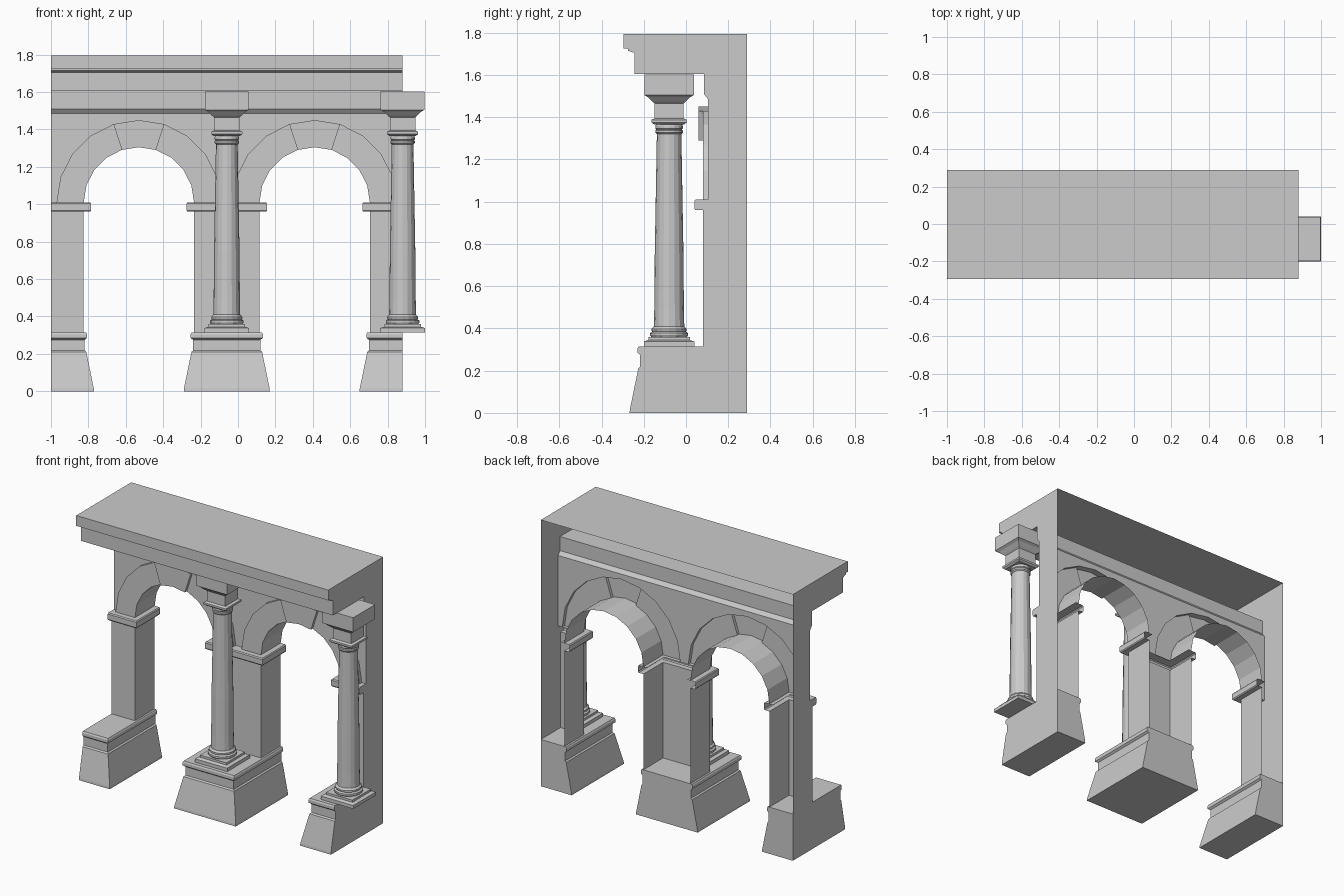
import bpy, bmesh
from math import sin, cos, pi, sqrt

if "Cube" in bpy.data.objects:
    bpy.data.objects.remove(bpy.data.objects["Cube"])

XL, XR, BACK = -1.0, 0.88, 0.29      # cut planes of the wall tile, open back
BAY, HALF = 0.94, 0.175              # bay spacing, pier half width
R_IN, R_OUT, SPRING = 0.295, 0.44, 1.01
WALL_Y, PIER_Y = 0.105, 0.08
COL_Y = -0.08


def make(name, faces):
    """Object from a list of faces, each a list of points."""
    bm = bmesh.new()
    for f in faces:
        bm.faces.new([bm.verts.new(p) for p in f])
    bmesh.ops.remove_doubles(bm, verts=bm.verts, dist=1e-5)
    bmesh.ops.recalc_face_normals(bm, faces=bm.faces)
    me = bpy.data.meshes.new(name)
    bm.to_mesh(me)
    bm.free()
    ob = bpy.data.objects.new(name, me)
    bpy.context.collection.objects.link(ob)
    return ob


def strip(rows):
    """Quads between successive rows of points."""
    return [[a[i], a[i + 1], b[i + 1], b[i]]
            for a, b in zip(rows, rows[1:]) for i in range(len(a) - 1)]


def footprint(cx, half, front):
    """Three-sided path around a pier, cut at the tile ends: x, y and offset direction."""
    x0, x1 = cx - half, cx + half
    left = [(x0, BACK, -1, 0), (x0, front, -1, -1)]
    right = [(x1, front, 1, -1), (x1, BACK, 1, 0)]
    if x0 < XL:
        left = [(XL, front, 0, -1)]
    if x1 > XR:
        right = [(XR, front, 0, -1)]
    return left + right


def sweep(path, profile):
    return strip([[(x + o * sx, y + o * sy, z) for x, y, sx, sy in path] for o, z in profile])


def lathe(cx, profile, n):
    """Closed turned shape; n = 4 gives a square block with the radius as half width."""
    k, t = (sqrt(2), pi / 4) if n == 4 else (1, 0)
    rows = [[(cx + k * r * cos(t + 2 * pi * i / n), COL_Y + k * r * sin(t + 2 * pi * i / n), z)
             for i in range(n + 1)] for r, z in profile]
    return strip(rows) + [rows[0][:-1], rows[-1][:-1]]


BASE = [(.05, 0), (.049, .015), (.009, .21), (0, .218), (0, .275), (.013, .285), (.013, .305), (.008, .315)]
BASE_Y = -0.217
PIER = [(0, .315), (0, .96), (.035, .96), (.04, .967), (.04, 1.003), (.035, SPRING), (-.025, SPRING)]
ENTAB = [(WALL_Y, 1.485), (.085, 1.51), (.085, 1.605), (-.245, 1.605), (-.245, 1.705),
         (-.275, 1.715), (-.275, 1.725), (-.295, 1.725), (-.295, 1.795), (BACK, 1.795)]

# pedestals and hollow piers with imposts
for i, tag in enumerate(("left", "middle", "right")):
    cx = -1 + BAY * i
    faces = sweep(footprint(cx, .18, BASE_Y), BASE)
    lo = [(max(XL, cx - .18 - o), z) for o, z in BASE]
    hi = [(min(XR, cx + .18 + o), z) for o, z in BASE]
    faces.append([(x, BACK, z) for x, z in lo + hi[::-1]])
    for k in (0, -1):
        y, z = BASE_Y - BASE[k][0], BASE[k][1]
        a, b = lo[k][0], hi[k][0]
        faces.append([(a, y, z), (b, y, z), (b, BACK, z), (a, BACK, z)])
    make("pedestal_" + tag, faces)
    make("pier_" + tag, sweep(footprint(cx, HALF + .0, PIER_Y), PIER))

# arches: ring with barrel soffit, keystone and spandrel wall
N = 10
for i, tag in enumerate(("left", "right")):
    cx = XL + BAY * (i + .5)

    def pt(k, r, y):
        a = pi - pi * k / N
        return (cx + r * cos(a), y, SPRING + r * sin(a))

    def section(k, yf):
        return [pt(k, R_OUT, WALL_Y), pt(k, R_OUT, yf), pt(k, R_IN, yf), pt(k, R_IN, BACK)]

    ring = strip([section(k, PIER_Y) for k in range(5)]) + \
        strip([section(k, PIER_Y) for k in range(6, N + 1)])
    make("arch_" + tag, ring)

    key = strip([section(k, .06) for k in (4, 5, 6)])
    for k in (4, 6):
        key.append([pt(k, R_OUT, .06), pt(k, R_IN, .06), pt(k, R_IN, PIER_Y), pt(k, R_OUT, PIER_Y)])
    make("keystone_" + tag, key)

    ztop = ENTAB[0][1]
    low = [(cx - BAY / 2, WALL_Y, SPRING)] + [pt(k, R_OUT, WALL_Y) for k in range(N + 1)] + \
        [(cx + BAY / 2, WALL_Y, SPRING)]
    make("spandrel_" + tag, strip([low, [(x, y, ztop) for x, y, z in low]]))

# entablature with flat top
make("entablature", strip([[(XL, y, z), (XR, y, z)] for y, z in ENTAB]))

# flat end faces of the tile
side = [(BACK, 0)] + [(BASE_Y - o, z) for o, z in BASE] + \
    [(PIER_Y - o, z) for o, z in PIER] + ENTAB
for x, tag in ((XL, "left"), (XR, "right")):
    make("end_face_" + tag, [[(x, y, z) for y, z in side]])

# columns
PLINTH = [(.12, .315), (.12, .338), (.098, .345), (.098, .36)]
SHAFT = [(.085, .36), (.09, .368), (.09, .378), (.08, .385), (.083, .39), (.083, .398), (.072, .41),
         (.07, .5), (.068, .75), (.058, 1.32), (.065, 1.327), (.065, 1.338), (.06, 1.342),
         (.065, 1.347), (.065, 1.358), (.06, 1.37)]
CAPITAL = [(.07, 1.365), (.083, 1.375), (.083, 1.388), (.068, 1.395), (.068, 1.465), (.08, 1.475),
           (.1, 1.495), (.117, 1.505), (.117, 1.602)]
for cx, tag in ((-1 + BAY, "middle"), (XR, "right")):
    make("column_plinth_" + tag, lathe(cx, PLINTH, 4))
    make("column_shaft_" + tag, lathe(cx, SHAFT, 16))
    make("column_capital_" + tag, lathe(cx, CAPITAL, 4))
